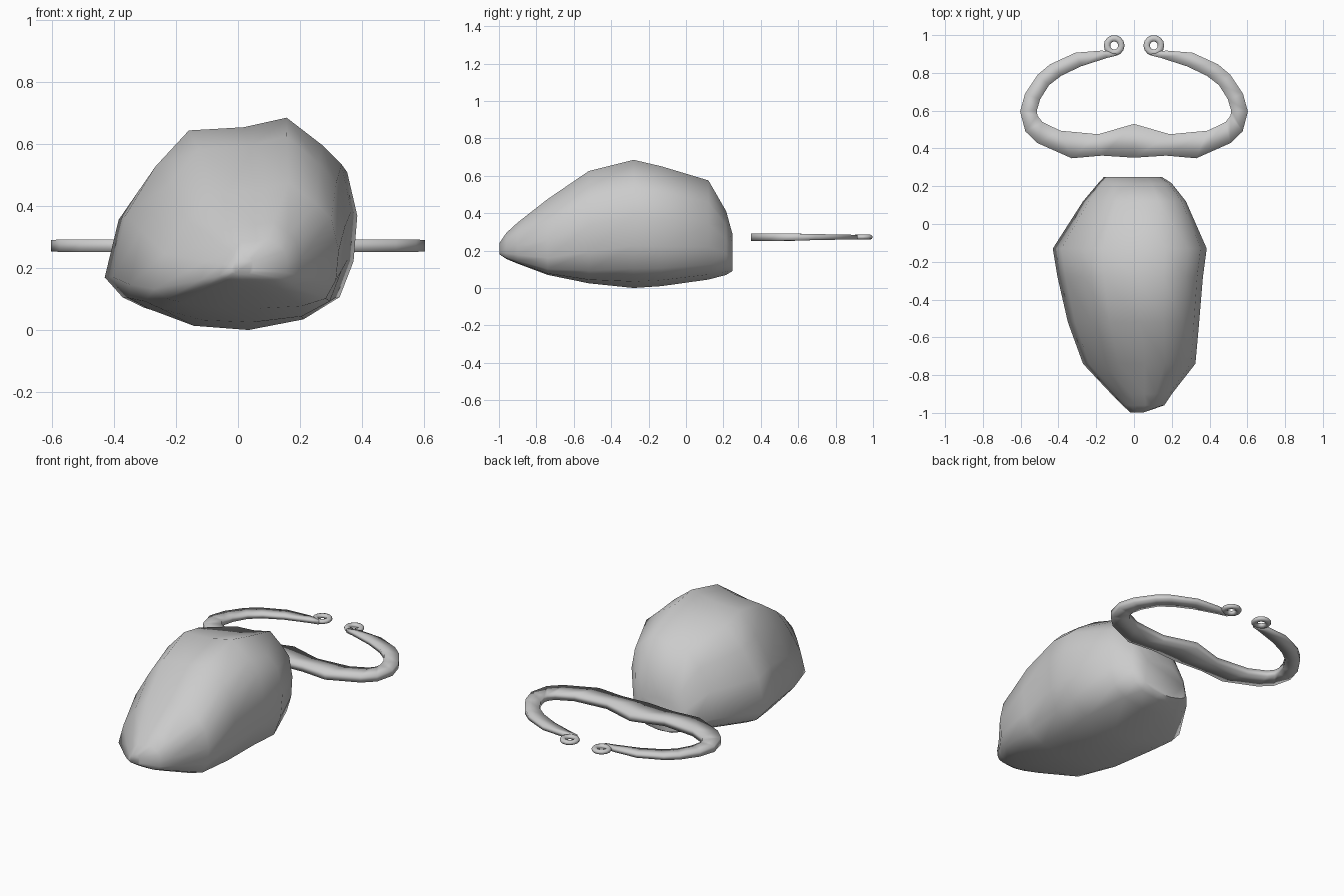
import bpy, bmesh, math


def loft(name, rings, angle=60):
    """Skin a list of equal-length closed rings and cap both ends."""
    bm = bmesh.new()
    vs = [[bm.verts.new(p) for p in r] for r in rings]
    n = len(vs[0])
    for a, b in zip(vs, vs[1:]):
        for i in range(n):
            j = (i + 1) % n
            bm.faces.new((a[i], a[j], b[j], b[i]))
    bm.faces.new(vs[0])
    bm.faces.new(vs[-1])
    bmesh.ops.recalc_face_normals(bm, faces=bm.faces)
    me = bpy.data.meshes.new(name)
    bm.to_mesh(me)
    bm.free()
    ob = bpy.data.objects.new(name, me)
    bpy.context.collection.objects.link(ob)
    return finish(ob, angle)


def finish(ob, angle):
    bpy.ops.object.select_all(action='DESELECT')
    ob.select_set(True)
    bpy.context.view_layer.objects.active = ob
    bpy.ops.object.shade_smooth_by_angle(angle=math.radians(angle))
    return ob


# Flint stone: one lopsided section, u and v running 0..1 across width and height
section = [(0.57, 0.0), (0.80, 0.05), (0.93, 0.15), (0.985, 0.33), (1.0, 0.56),
           (0.96, 0.78), (0.88, 0.87), (0.73, 1.0), (0.55, 0.955), (0.32, 0.94),
           (0.18, 0.77), (0.055, 0.54), (0.0, 0.25), (0.07, 0.15), (0.15, 0.10), (0.34, 0.02)]
# y, left, right, bottom, top, sag (lowers the widest part towards the nose)
stations = [(-0.998, -0.02, 0.05, 0.18, 0.24, 1.4),
            (-0.96, -0.06, 0.16, 0.155, 0.295, 1.4),
            (-0.90, -0.12, 0.20, 0.13, 0.35, 1.4),
            (-0.74, -0.27, 0.325, 0.07, 0.475, 1.35),
            (-0.52, -0.35, 0.345, 0.025, 0.625, 1.15),
            (-0.28, -0.405, 0.365, 0.0, 0.685, 1.0),
            (-0.13, -0.43, 0.385, 0.01, 0.65, 1.0),
            (0.12, -0.27, 0.275, 0.045, 0.575, 1.0),
            (0.215, -0.19, 0.20, 0.07, 0.41, 1.0),
            (0.248, -0.16, 0.15, 0.09, 0.29, 1.0)]
loft("flint_stone", [[(l + (r - l) * u, y, b + (t - b) * v ** sag) for u, v in section]
                     for y, l, r, b, t, sag in stations])

# Fire steel: outer and inner outline pairs of the right half, mirrored to the left
half = [(0, 0.351, 0, 0.53), (0.17, 0.362, 0.19, 0.475), (0.33, 0.348, 0.39, 0.494),
        (0.51, 0.428, 0.485, 0.54), (0.575, 0.49, 0.512, 0.575), (0.603, 0.595, 0.513, 0.605),
        (0.577, 0.69, 0.497, 0.66), (0.51, 0.79, 0.45, 0.735), (0.445, 0.845, 0.385, 0.785),
        (0.31, 0.907, 0.28, 0.835), (0.17, 0.918, 0.14, 0.88), (0.10, 0.91, 0.09, 0.892)]
outline = [(-a, b, -c, d) for a, b, c, d in half[:0:-1]] + half
ZC = 0.272
rings = []
for ox, oy, ix, iy in outline:
    h = 0.02 - 0.008 * max(0, oy - 0.5) / 0.41
    rings.append([(ox, oy, ZC - h), (ox, oy, ZC + h), (ix, iy, ZC + h), (ix, iy, ZC - h)])
loft("fire_steel", rings, 120)

# Curled eyelets at the two tips
for side, label in ((-1, "left"), (1, "right")):
    bpy.ops.mesh.primitive_torus_add(major_segments=14, minor_segments=8, major_radius=0.038,
                                     minor_radius=0.017, location=(side * 0.105, 0.945, ZC))
    eye = bpy.context.object
    eye.name = "steel_eyelet_" + label
    eye.scale.z = 0.8
    finish(eye, 60)
